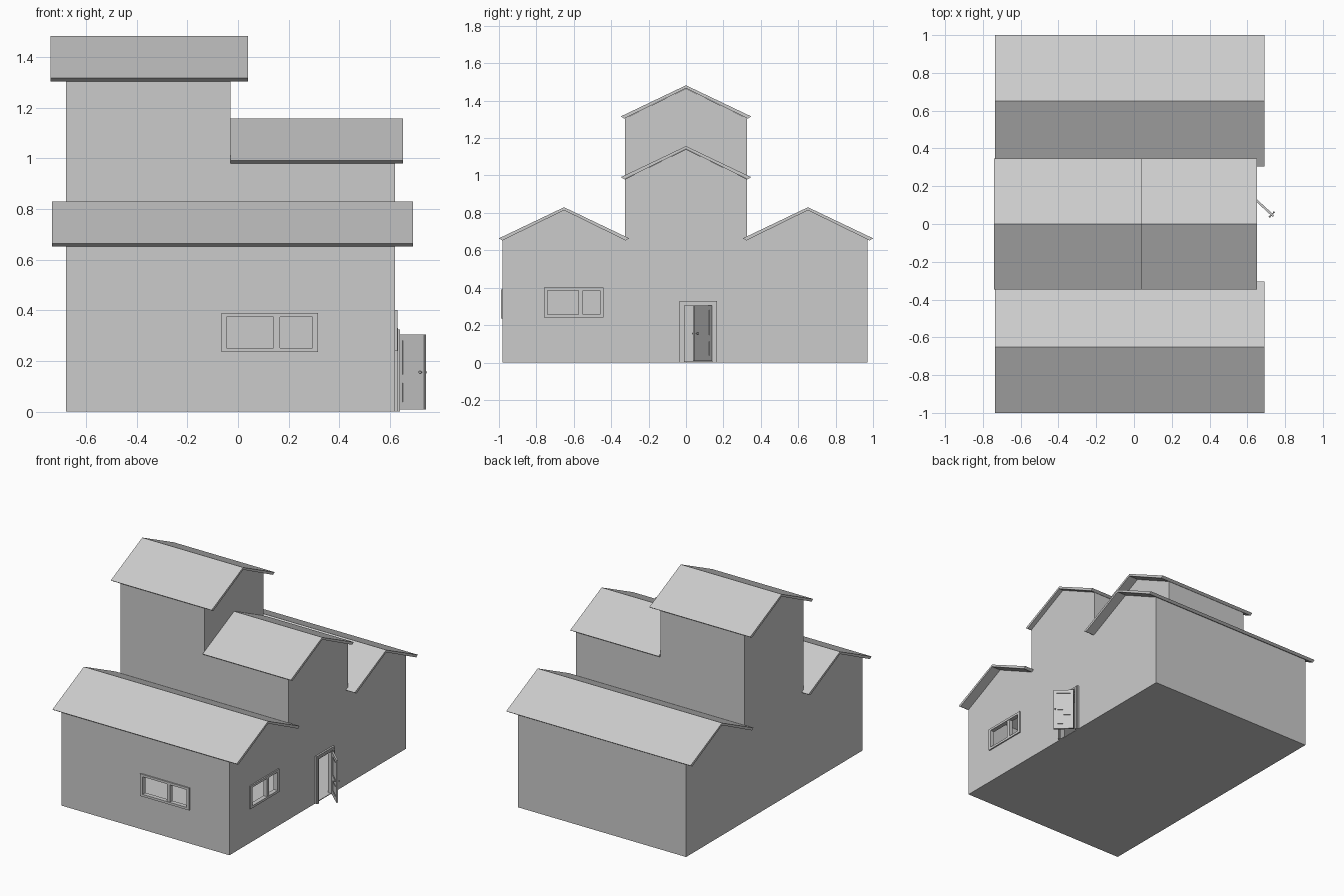
import bpy, bmesh, math
from mathutils import Matrix, Vector

if "Cube" in bpy.data.objects:
    bpy.data.objects.remove(bpy.data.objects["Cube"])


def finish(name, bm, matrix=None):
    bmesh.ops.recalc_face_normals(bm, faces=bm.faces[:])
    if matrix:
        bm.transform(matrix)
    me = bpy.data.meshes.new(name)
    bm.to_mesh(me)
    bm.free()
    ob = bpy.data.objects.new(name, me)
    bpy.context.collection.objects.link(ob)
    return ob


def extrude_x(name, pts, x0, x1):
    """Extrude a (y, z) profile along x."""
    bm = bmesh.new()
    f = bm.faces.new([bm.verts.new((x0, y, z)) for y, z in pts])
    r = bmesh.ops.extrude_face_region(bm, geom=[f])
    bmesh.ops.translate(bm, vec=(x1 - x0, 0, 0),
                        verts=[v for v in r["geom"] if isinstance(v, bmesh.types.BMVert)])
    return finish(name, bm)


def add_box(bm, lo, hi):
    lo, hi = Vector(lo), Vector(hi)
    m = Matrix.Translation((lo + hi) / 2) @ Matrix.Diagonal((*(hi - lo), 1))
    bmesh.ops.create_cube(bm, size=1, matrix=m)


def boxes(name, items, matrix=None):
    bm = bmesh.new()
    for lo, hi in items:
        add_box(bm, lo, hi)
    return finish(name, bm, matrix)


def boolean(ob, other, op):
    m = ob.modifiers.new(op, "BOOLEAN")
    m.operation, m.object, m.solver = op, other, "EXACT"
    bpy.context.view_layer.objects.active = ob
    bpy.ops.object.modifier_apply(modifier=m.name)
    bpy.data.objects.remove(other)


# House body: one outline for both wings and the centre, plus the tower
def outline(t, floor):
    d = t * 0.7
    return [(-.98 + t, floor), (.97 - t, floor), (.97 - t, .658 - d), (.65, .815 - d),
            (.327 - t, .656 - d), (.327 - t, .98 - d), (0, 1.14 - d), (-.327 + t, .98 - d),
            (-.327 + t, .656 - d), (-.65, .815 - d), (-.98 + t, .654 - d)]


walls = extrude_x("house_walls", outline(0, 0), -.68, .62)
tower = extrude_x("tower", [(-.327, .93), (.327, .93), (.327, 1.305), (0, 1.465), (-.327, 1.305)],
                  -.68, -.03)
boolean(walls, tower, "UNION")
boolean(walls, extrude_x("room", outline(.02, .005), -.66, .60), "DIFFERENCE")


# Gabled roofs: thin folded slabs with bevelled eaves
def roof(name, yc, top, x0, x1):
    pts = [(-.348, top - .166), (0, top), (.348, top - .166),
           (.33, top - .178), (0, top - .016), (-.33, top - .178)]
    extrude_x(name, [(y + yc, z) for y, z in pts], x0, x1)


roof("front_wing_roof", -.652, .83, -.735, .69)
roof("back_wing_roof", .652, .83, -.735, .69)
roof("centre_roof", 0, 1.157, -.03, .652)
roof("tower_roof", 0, 1.482, -.74, .04)


# Two-pane windows, built facing -y in local space (u along wall, depth, z)
def window(name, u0, a, b, u1, z0, z1, matrix):
    f, d0, d1 = .02, -.009, .022
    cutter = boxes("cutter", [((u0 + .006, -.05, z0 + .006), (u1 - .006, .05, z1 - .006))], matrix)
    boolean(walls, cutter, "DIFFERENCE")
    zi0, zi1 = z0 + .016, z1 - .016
    boxes(name, [((u0, d0, z0), (u1, d1, zi0)), ((u0, d0, zi1), (u1, d1, z1)),
                 ((u0, d0, zi0), (u0 + f, d1, zi1)), ((u1 - f, d0, zi0), (u1, d1, zi1)),
                 ((a, d0 + .003, zi0), (b, d1, zi1))], matrix)


window("front_window", -.065, .14, .165, .315, .235, .39, Matrix.Translation((0, -.98, 0)))
window("side_window", -.76, -.575, -.55, -.44, .24, .40,
       Matrix.Translation((.62, 0, 0)) @ Matrix.Rotation(math.pi / 2, 4, "Z"))

# Doorway and stepped door frame
boolean(walls, boxes("cutter", [((.55, -.02, .005), (.7, .15, .315))]), "DIFFERENCE")
frame = []
for x1, o, w in ((.632, 0, .026), (.640, .006, .012)):
    y0, y1, z1 = -.035 + o, .165 - o, .33 - o
    frame += [((.598, y0, 0), (x1, y0 + w, z1)), ((.598, y1 - w, 0), (x1, y1, z1)),
              ((.598, y0 + w, z1 - w), (x1, y1 - w, z1))]
boxes("door_frame", frame)

# Open door leaf: stiles, rails, recessed and raised panels, hinged at one edge
W, H, T = .136, .297, .006
hinge = Matrix.Translation((.638, .134, .008)) @ Matrix.Rotation(math.atan2(-.088, .096), 4, "Z")
leaf = [((0, -T, 0), (.02, T, H)), ((W - .02, -T, 0), (W, T, H)), ((.02, -.002, 0), (W - .02, .002, H))]
for z0, z1 in ((0, .03), (.105, .138), (H - .025, H)):
    leaf.append(((.02, -T, z0), (W - .02, T, z1)))
for z0, z1 in ((.038, .097), (.146, H - .033)):
    leaf.append(((.029, -.0045, z0), (W - .029, .0045, z1)))
boxes("door_leaf", leaf, hinge)

# Round knobs on both faces
bm = bmesh.new()
for s in (-1, 1):
    stem = Matrix.Translation((W - .012, s * .009, .147)) @ Matrix.Rotation(math.pi / 2, 4, "X")
    bmesh.ops.create_cone(bm, cap_ends=True, segments=12, radius1=.0025, radius2=.0025,
                          depth=.01, matrix=stem)
    bmesh.ops.create_uvsphere(bm, u_segments=12, v_segments=8, radius=.0055,
                              matrix=Matrix.Translation((W - .012, s * .016, .147)))
finish("door_knobs", bm, hinge)
